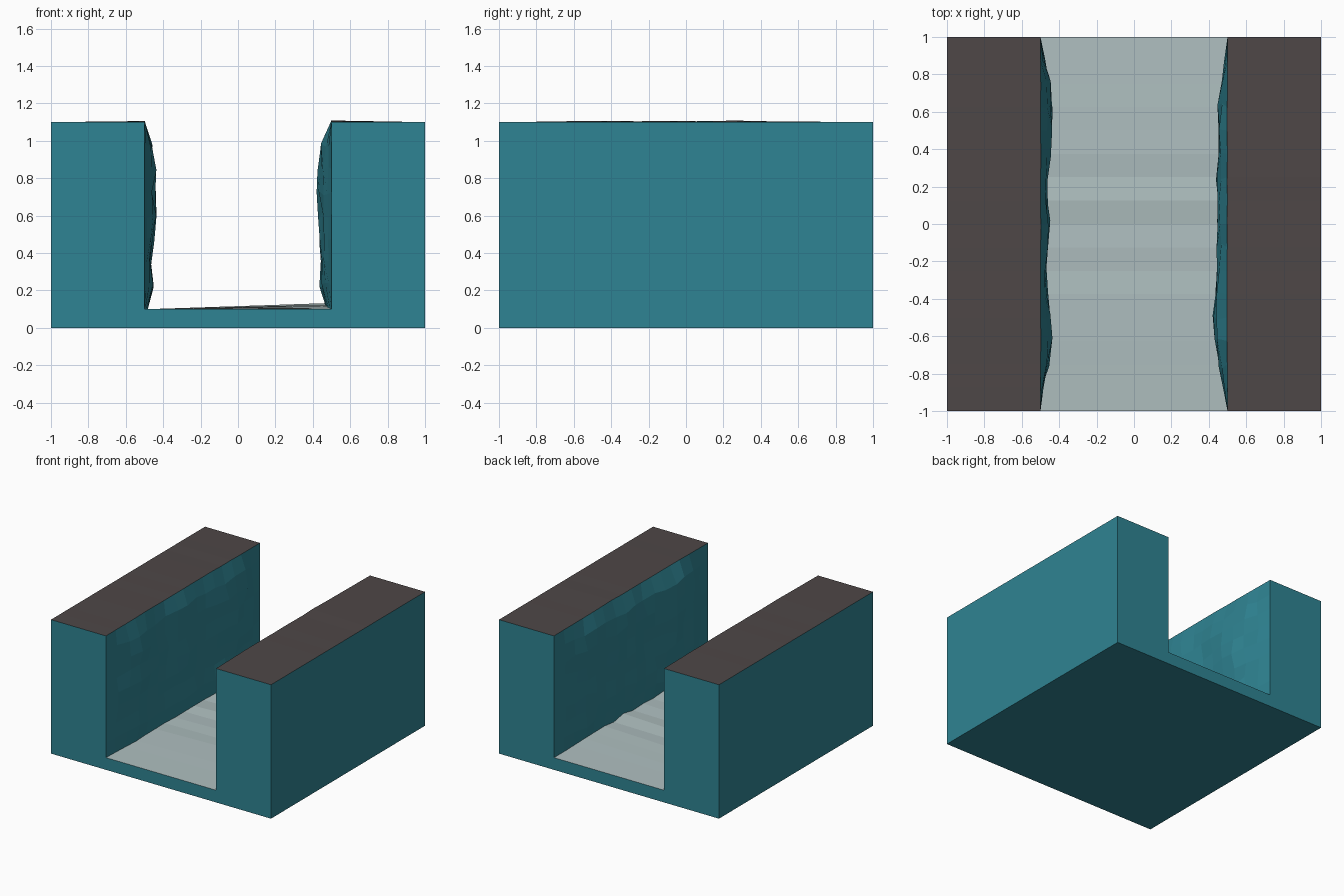
import bpy, bmesh, math, random

if "Cube" in bpy.data.objects:
    bpy.data.objects.remove(bpy.data.objects["Cube"])

random.seed(7)
NY, NZ = 16, 8          # rough wall divisions
FLOOR, TOP, HALF = 0.1, 1.1, 0.5


def material(name, r, g, b):
    def lin(c):
        c /= 255
        return ((c + 0.055) / 1.055) ** 2.4
    m = bpy.data.materials.new(name)
    m.diffuse_color = (lin(r), lin(g), lin(b), 1)
    m.use_nodes = True
    m.node_tree.nodes["Principled BSDF"].inputs["Base Color"].default_value = m.diffuse_color
    return m


teal = material("teal_rock", 47, 132, 147)
brown = material("dark_brown_top", 78, 71, 71)
grey = material("pale_grey_floor", 174, 190, 191)


def curve(points, t):
    """Piecewise linear lookup."""
    for (a, va), (b, vb) in zip(points, points[1:]):
        if t <= b:
            return va + (vb - va) * (t - a) / (b - a)
    return points[-1][1]


# bulge of each wall along its length, and over its height
LENGTH = {
    -1: [(-1, 0), (-.85, .02), (-.7, .067), (-.25, .035), (-.08, .055),
         (.2, .042), (.4, .06), (.7, .065), (1, 0)],
    1: [(-1, 0), (-.85, .03), (-.7, .078), (-.4, .092), (-.2, .057),
        (.22, .065), (.4, .053), (.55, .067), (.8, .03), (1, 0)],
}
HEIGHT = {
    -1: [(.1, .3), (.18, .85), (.35, .6), (.57, 1), (.7, .9), (.86, 1), (1.03, .75), (1.1, .03)],
    1: [(.1, .4), (.2, .7), (.4, .8), (.86, 1), (.95, .8), (1.03, .5), (1.1, .03)],
}


def rough_wall(side):
    """Grid of points [column along y][row up z]."""
    grid = []
    for i in range(NY + 1):
        y = -1 + 2 * i / NY
        mid = math.cos(y * math.pi / 2)
        col = []
        for j in range(NZ + 1):
            z = FLOOR + j / NZ
            d = curve(LENGTH[side], y) * curve(HEIGHT[side], z) * random.uniform(.65, 1.05)
            yy, zz = y, z
            if 0 < i < NY:
                if 0 < j < NZ:
                    yy += random.uniform(-.02, .02)
                    zz += random.uniform(-.015, .015)
                elif j == NZ:
                    zz += .009 * mid * random.uniform(.4, 1.1)
                elif side == 1:
                    zz += .035 * mid * random.uniform(.3, 1)
            col.append((side * (HALF - d), yy, zz))
        grid.append(col)
    return grid


def finish(bm, name, mats):
    bmesh.ops.recalc_face_normals(bm, faces=bm.faces)
    me = bpy.data.meshes.new(name)
    bm.to_mesh(me)
    bm.free()
    for m in mats:
        me.materials.append(m)
    bpy.context.collection.objects.link(bpy.data.objects.new(name, me))


def bank(side, grid, name):
    bm = bmesh.new()
    v = [[bm.verts.new(p) for p in col] for col in grid]
    ys = [-1 + 2 * i / NY for i in range(NY + 1)]
    out_top = [bm.verts.new((side, y, TOP)) for y in ys]
    out_low = [bm.verts.new((side, y, 0)) for y in ys]
    in_low = [bm.verts.new((side * HALF, y, 0)) for y in ys]
    for i in range(NY):
        # rough inner face
        for j in range(NZ):
            bm.faces.new((v[i][j], v[i + 1][j], v[i + 1][j + 1], v[i][j + 1]))
        # brown top, outer side, underside, hidden foot
        bm.faces.new((v[i][NZ], v[i + 1][NZ], out_top[i + 1], out_top[i])).material_index = 1
        for a, b in ((out_top, out_low), (out_low, in_low)):
            bm.faces.new((a[i], a[i + 1], b[i + 1], b[i]))
        bm.faces.new((in_low[i], in_low[i + 1], v[i + 1][0], v[i][0]))
    # flat ends
    for i in (0, NY):
        bm.faces.new([in_low[i]] + v[i] + [out_top[i], out_low[i]])
    finish(bm, name, [teal, brown])


left, right = rough_wall(-1), rough_wall(1)
bank(-1, left, "left_bank")
bank(1, right, "right_bank")

# floor slab whose top follows the feet of both walls
bm = bmesh.new()
rows = []
for a, b in zip(left, right):
    y = a[0][1]
    pts = (a[0], b[0], (HALF, y, 0), (-HALF, y, 0))
    rows.append([bm.verts.new(p) for p in pts])
for r, s in zip(rows, rows[1:]):
    bm.faces.new((r[0], r[1], s[1], s[0])).material_index = 1
    bm.faces.new((r[2], r[3], s[3], s[2]))
for r in (rows[0], rows[-1]):
    bm.faces.new(r)
# close the short side strips so the shell is solid
for r, s in zip(rows, rows[1:]):
    bm.faces.new((r[1], r[2], s[2], s[1]))
    bm.faces.new((r[3], r[0], s[0], s[3]))
finish(bm, "trench_floor", [teal, grey])
